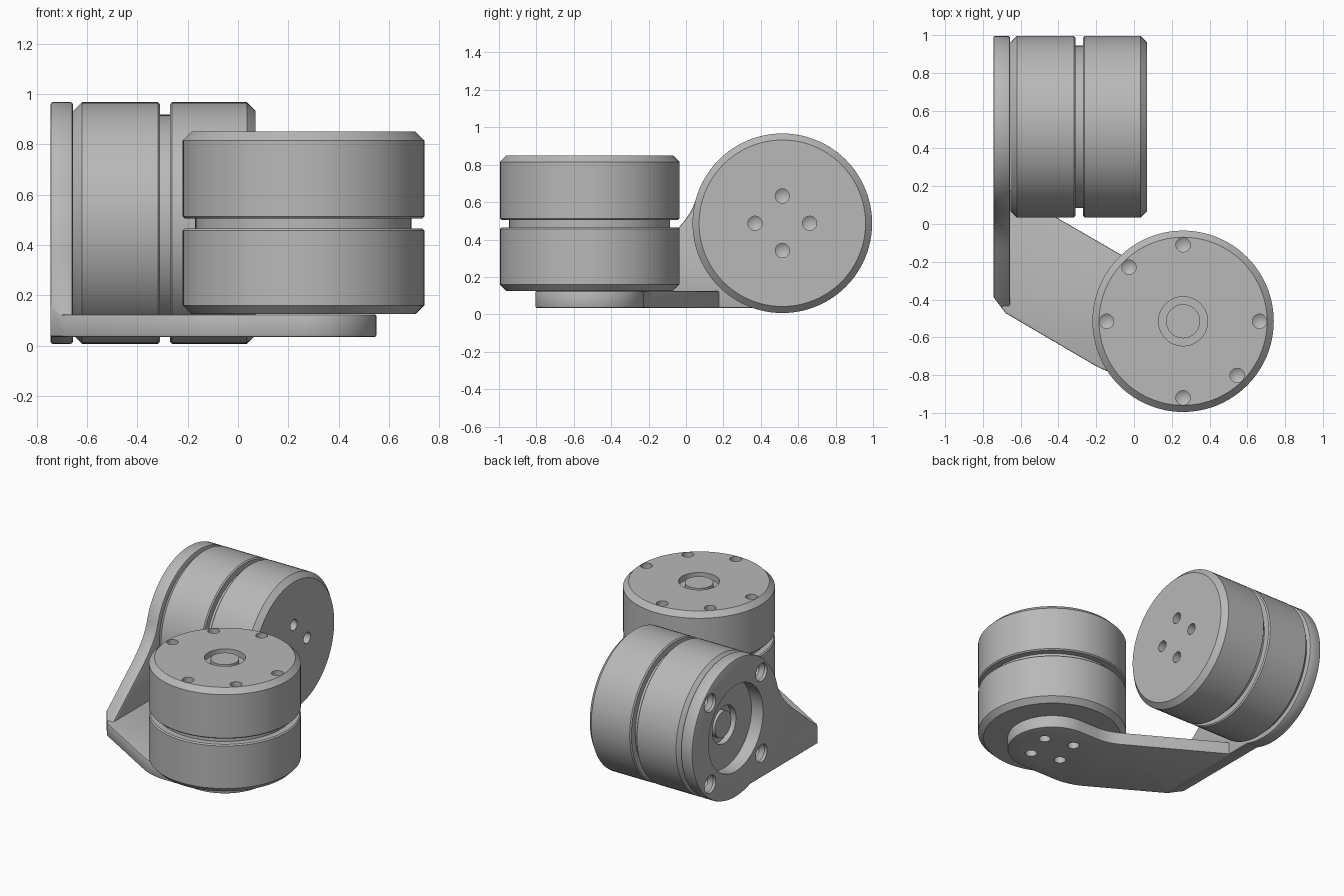
import bpy, bmesh
from math import cos, sin, pi, radians
from mathutils import Matrix, Vector

cube = bpy.data.objects.get("Cube")
if cube:
    bpy.data.objects.remove(cube)

metal = bpy.data.materials.new("grey_metal")
metal.use_nodes = True
GREY = (0.48, 0.48, 0.48, 1)
metal.diffuse_color = GREY
metal.node_tree.nodes["Principled BSDF"].inputs["Base Color"].default_value = GREY

T = Matrix.Translation


def make(name, bm):
    bmesh.ops.recalc_face_normals(bm, faces=bm.faces)
    mesh = bpy.data.meshes.new(name)
    bm.to_mesh(mesh)
    bm.free()
    mesh.materials.append(metal)
    obj = bpy.data.objects.new(name, mesh)
    bpy.context.collection.objects.link(obj)
    return obj


def lathe(bm, profile, matrix, steps=96):
    """Revolve (radius, height) points that start and end on the axis."""
    verts = [bm.verts.new((r, 0, z)) for r, z in profile]
    edges = [bm.edges.new(pair) for pair in zip(verts, verts[1:])]
    out = bmesh.ops.spin(bm, geom=verts + edges, cent=(0, 0, 0), axis=(0, 0, 1),
                         angle=2 * pi, steps=steps, use_merge=True)
    new = set(verts) | {v for g in out["geom_last"] if isinstance(g, bmesh.types.BMVert) for v in [g]}
    # collect the connected piece, then weld and place it
    stack, piece = list(new), set(new)
    while stack:
        for e in stack.pop().link_edges:
            for v in e.verts:
                if v not in piece:
                    piece.add(v)
                    stack.append(v)
    bmesh.ops.transform(bm, matrix=matrix, verts=list(piece))
    bmesh.ops.remove_doubles(bm, verts=list(piece), dist=1e-5)


def finish(obj, cutter_bm=None, bevel=0):
    """Apply edge bevel and cuts, then shade."""
    if bevel:
        mod = obj.modifiers.new("edge", "BEVEL")
        mod.width, mod.segments = bevel, 2
        mod.limit_method, mod.angle_limit = "ANGLE", radians(40)
    cutter = None
    if cutter_bm:
        cutter = make("cutter", cutter_bm)
        cutter.hide_render = True
        mod = obj.modifiers.new("holes", "BOOLEAN")
        mod.operation, mod.solver, mod.object = "DIFFERENCE", "EXACT", cutter
    bpy.context.view_layer.update()
    graph = bpy.context.evaluated_depsgraph_get()
    mesh = bpy.data.meshes.new_from_object(obj.evaluated_get(graph))
    obj.modifiers.clear()
    obj.data = mesh
    if cutter:
        bpy.data.objects.remove(cutter)
    mesh.shade_smooth()
    mesh.set_sharp_from_angle(angle=radians(28))


def ring(radius, degrees):
    return [(radius * cos(radians(a)), radius * sin(radians(a))) for a in degrees]


def arc(cx, cy, r, a0, a1, n=48):
    step = (a1 - a0) / n
    return [(cx + x, cy + y) for x, y in ring(r, [a0 + step * i for i in range(n + 1)])]


def bend(a, b, c, n=10):
    """Rounded corner from a to c, pulled toward b."""
    a, b, c = Vector(a), Vector(b), Vector(c)
    ts = [i / n for i in range(n + 1)]
    return [tuple(a * (1 - t) ** 2 + b * 2 * t * (1 - t) + c * t * t) for t in ts]


def slab(outline, low, high, matrix):
    bm = bmesh.new()
    face = bm.faces.new([bm.verts.new((x, y, low)) for x, y in outline])
    out = bmesh.ops.extrude_face_region(bm, geom=[face])
    top = [g for g in out["geom"] if isinstance(g, bmesh.types.BMVert)]
    bmesh.ops.translate(bm, verts=top, vec=(0, 0, high - low))
    bm.transform(matrix)
    return bm


# Motors: chamfered drum with waist groove and a ring recess around the shaft
R, H, C, HOLE = 0.48, 0.725, 0.035, 0.038
WAIST, LIP = 0.43, 0.008
LOW, HIGH = 0.34, 0.38
drum = [(0, 0), (R - C, 0), (R, C), (R, LOW - LIP), (R - LIP, LOW), (WAIST, LOW),
        (WAIST, HIGH), (R - LIP, HIGH), (R, HIGH + LIP), (R, H - C), (R - C, H),
        (0.13, H), (0.13, H - 0.04), (0.09, H - 0.04), (0.09, H - 0.008), (0, H - 0.008)]
drill = [(0, 0.05), (HOLE, 0.05), (HOLE, -0.05), (0, -0.075)]


def motor(name, place, base_turn):
    bm = bmesh.new()
    lathe(bm, drum, Matrix())
    obj = make(name, bm)
    cut = bmesh.new()
    for x, y in ring(0.405, [0, 90, 135, 180, 270, 315]):
        lathe(cut, drill, T((x, y, H)), 24)
    for x, y in ring(0.146, [base_turn + 90 * i for i in range(4)]):
        lathe(cut, drill, T((x, y, 0)) @ Matrix.Rotation(pi, 4, "X"), 24)
    finish(obj, cut)
    obj.data.transform(place)


AX, AY = 0.26, -0.515        # upright motor axis
BY, BZ = 0.515, 0.487        # sideways motor axis
motor("upright_motor", T((AX, AY, 0.125)), 30)
motor("sideways_motor", T((0.07, BY, BZ)) @ Matrix.Rotation(-pi / 2, 4, "Y"), 0)

# Horizontal bracket arm: rounded end, then a bend toward the side plate
arm_outline = arc(AX, AY, 0.29, -90, 90)
arm_outline += bend((0.13, -0.225), (0.04, -0.225), (-0.04, -0.179))
arm_outline += [(-0.70, 0.202), (-0.70, -0.444), (-0.68, -0.472)]
arm_outline += bend((-0.21, -0.747), (-0.11, -0.805), (0.0, -0.805))
arm = make("bracket_arm", slab(arm_outline, 0.035, 0.124, Matrix()))
cut = bmesh.new()
for x, y in ring(0.146, [30, 120, 210, 300]):
    lathe(cut, [(0, 0.2), (HOLE, 0.2), (HOLE, -0.1), (0, -0.1)], T((AX + x, AY + y, 0)), 24)
finish(arm, cut, 0.007)

# Vertical side plate: disc with a sloping tail down to the arm
upright = Matrix(((0, 0, 1, 0), (1, 0, 0, 0), (0, 1, 0, 0), (0, 0, 0, 1)))
OUT, IN = -0.745, -0.656
tail = bend((-0.15, 0.36), (0.021, 0.50), (0.051, 0.611))
plate_outline = [(-0.47, 0.035), (-0.47, 0.095)] + tail
plate_outline += arc(BY, BZ, R, 165, -109.5, 90)[1:]
bm = slab(plate_outline, OUT, IN, upright)
# trim the outer front corner at a slant
bmesh.ops.recalc_face_normals(bm, faces=bm.faces)
bmesh.ops.bisect_plane(bm, geom=bm.verts[:] + bm.edges[:] + bm.faces[:],
                       plane_co=(OUT, -0.385, 0), plane_no=(-0.087, -0.065, 0), clear_outer=True)
bmesh.ops.holes_fill(bm, edges=[e for e in bm.edges if e.is_boundary])
plate = make("side_plate", bm)
cut = bmesh.new()
center = T((0, BY, BZ)) @ upright
lathe(cut, [(0, -0.9), (0.30, -0.9), (0.30, -0.6), (0, -0.6)], center)
for x, y in ring(0.4, [45, 135, 225, 315]):
    # countersunk screw holes
    sink = [(0, -0.8), (0.062, -0.8), (0.062, OUT + 0.02), (HOLE, OUT + 0.045), (HOLE, -0.6), (0, -0.6)]
    lathe(cut, sink, center @ T((x, y, 0)), 24)
finish(plate, cut, 0.009)
